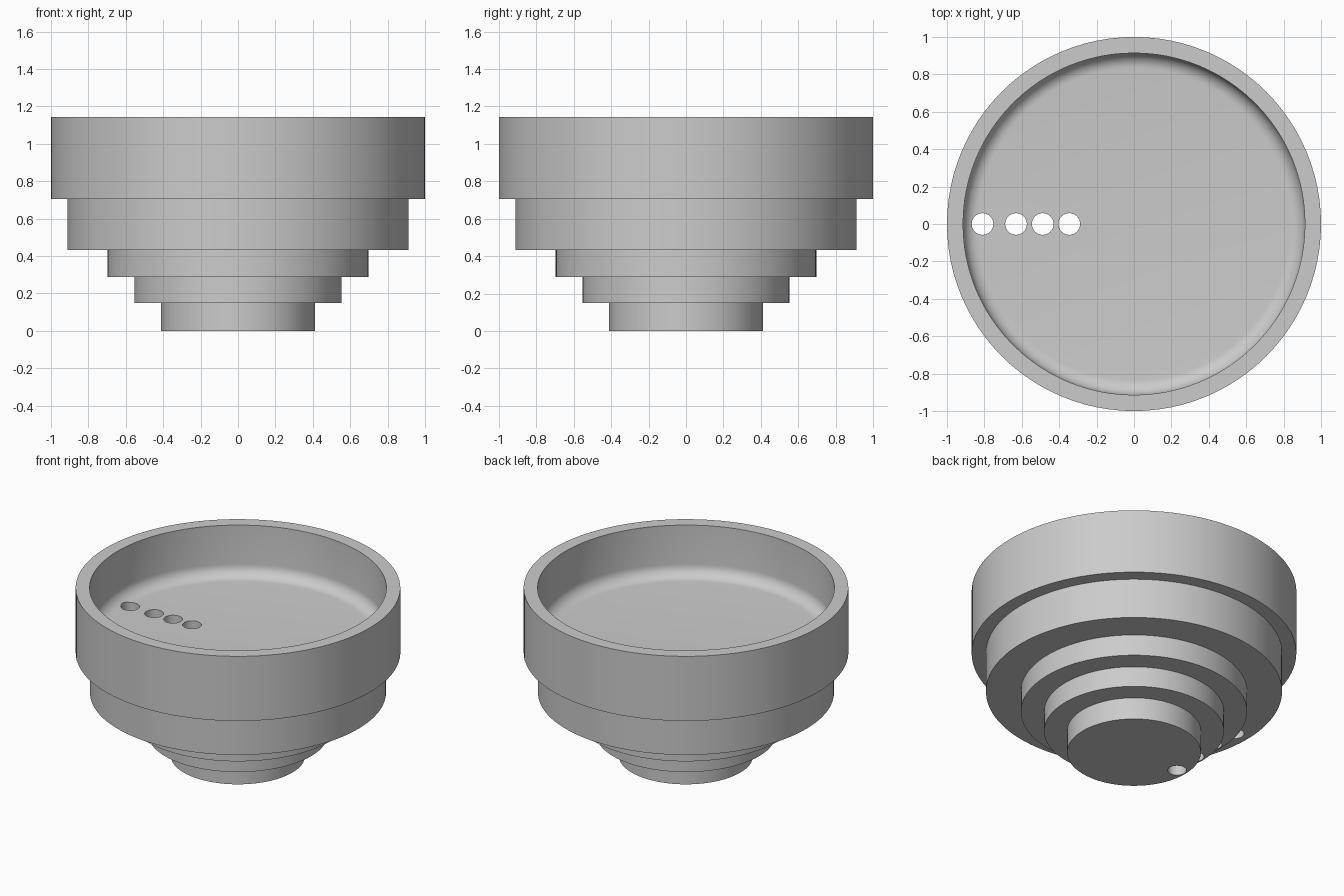
import bpy, bmesh, math

SEGMENTS = 96
cube = bpy.data.objects.get("Cube")
if cube:
    bpy.data.objects.remove(cube, do_unlink=True)

grey = bpy.data.materials.new("plain_grey")
grey.use_nodes = True
colour = (0.6, 0.6, 0.6, 1)
grey.diffuse_color = colour
grey.node_tree.nodes["Principled BSDF"].inputs["Base Color"].default_value = colour


def add_object(name, bm):
    bmesh.ops.recalc_face_normals(bm, faces=bm.faces)
    mesh = bpy.data.meshes.new(name)
    bm.to_mesh(mesh)
    bm.free()
    mesh.materials.append(grey)
    obj = bpy.data.objects.new(name, mesh)
    bpy.context.collection.objects.link(obj)
    return obj


def lathe(name, profile):
    bm = bmesh.new()
    verts = [bm.verts.new((r, 0, z)) for r, z in profile]
    edges = [bm.edges.new(pair) for pair in zip(verts, verts[1:])]
    bmesh.ops.spin(bm, geom=verts + edges, cent=(0, 0, 0), axis=(0, 0, 1),
                   angle=math.tau, steps=SEGMENTS, use_merge=True)
    bmesh.ops.remove_doubles(bm, verts=bm.verts, dist=0.0001)
    return add_object(name, bm)


# Stepped outside: radius, bottom and top of each tier
tiers = [(0.412, 0, 0.15), (0.554, 0.15, 0.289), (0.697, 0.289, 0.433),
         (0.912, 0.433, 0.705), (1, 0.705, 1.144)]
profile = [(0, 0)]
for radius, low, high in tiers:
    profile += [(radius, low), (radius, high)]

# Round recess with a coved corner at the floor
inner, floor, cove = 0.914, 0.80, 0.08
profile.append((inner, 1.144))
for i in range(9):
    a = math.pi / 2 * i / 8
    profile.append((inner - cove + cove * math.cos(a), floor + cove - cove * math.sin(a)))
profile.append((0, floor))
bowl = lathe("stepped_bowl", profile)

# One drain hole through each of the lower four tiers
bm = bmesh.new()
for x in (-0.81, -0.631, -0.488, -0.346):
    made = bmesh.ops.create_cone(bm, cap_ends=True, segments=32, radius1=0.058,
                                 radius2=0.058, depth=2)
    bmesh.ops.translate(bm, verts=made["verts"], vec=(x, 0, 0.5))
cutter = add_object("hole_cutter", bm)
cutter.hide_render = True

cut = bowl.modifiers.new("holes", "BOOLEAN")
cut.operation = "DIFFERENCE"
cut.solver = "EXACT"
cut.object = cutter
bpy.ops.object.select_all(action="DESELECT")
bpy.context.view_layer.objects.active = bowl
bowl.select_set(True)
bpy.ops.object.modifier_apply(modifier=cut.name)
bpy.data.objects.remove(cutter, do_unlink=True)
bpy.ops.object.shade_smooth_by_angle(angle=math.radians(30))
